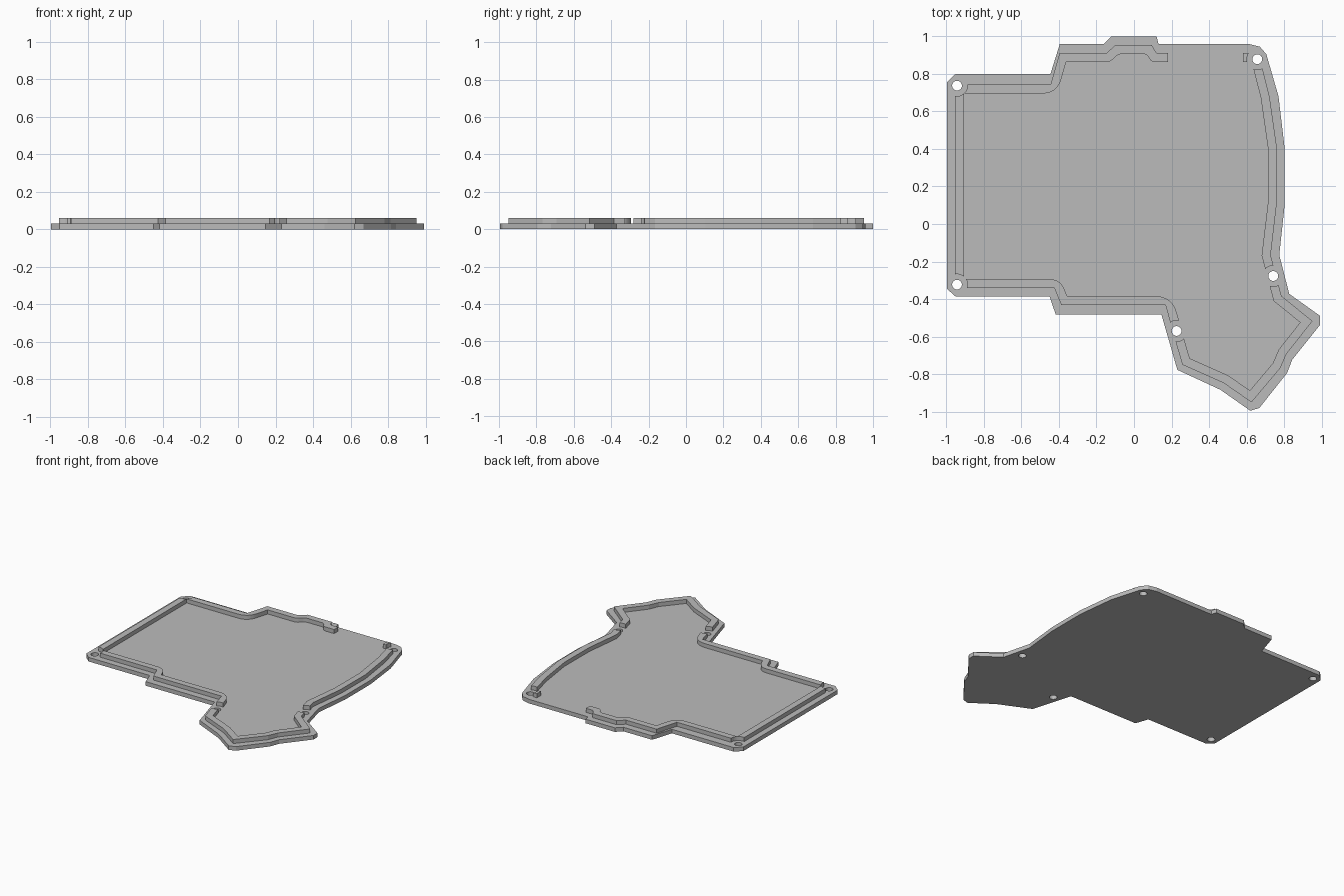
import bpy, bmesh
from mathutils import Vector

cube = bpy.data.objects.get("Cube")
if cube:
    bpy.data.objects.remove(cube, do_unlink=True)

PLATE_TOP, RIM_TOP, RIM_WIDTH = 0.03, 0.06, 0.047

grey = bpy.data.materials.new("plain grey")
grey.use_nodes = True
grey.diffuse_color = (0.5, 0.5, 0.5, 1)
grey.node_tree.nodes["Principled BSDF"].inputs["Base Color"].default_value = (0.5, 0.5, 0.5, 1)


def finish(name, bm):
    bmesh.ops.recalc_face_normals(bm, faces=bm.faces)
    mesh = bpy.data.meshes.new(name)
    bm.to_mesh(mesh)
    bm.free()
    mesh.materials.append(grey)
    obj = bpy.data.objects.new(name, mesh)
    bpy.context.collection.objects.link(obj)
    return obj


def extrude_profile(name, points, z0, z1):
    bm = bmesh.new()
    face = bm.faces.new([bm.verts.new((p[0], p[1], z0)) for p in points])
    top = bmesh.ops.extrude_face_region(bm, geom=[face], use_keep_orig=True)["geom"]
    bmesh.ops.translate(bm, vec=(0, 0, z1 - z0),
                        verts=[v for v in top if isinstance(v, bmesh.types.BMVert)])
    return finish(name, bm)


def cut_cylinders(obj, centres, radius):
    bm = bmesh.new()
    for c in centres:
        made = bmesh.ops.create_cone(bm, cap_ends=True, segments=32, radius1=radius,
                                     radius2=radius, depth=0.4)
        bmesh.ops.translate(bm, verts=made["verts"], vec=(c[0], c[1], 0))
    cutter = finish("hole_cutter", bm)
    cutter.hide_render = True
    mod = obj.modifiers.new("holes", 'BOOLEAN')
    mod.operation, mod.solver, mod.object = 'DIFFERENCE', 'EXACT', cutter
    graph = bpy.context.evaluated_depsgraph_get()
    baked = bpy.data.meshes.new_from_object(obj.evaluated_get(graph))
    obj.modifiers.clear()
    obj.data = baked
    bpy.data.objects.remove(cutter, do_unlink=True)


def offset_left(path, width):
    """Mitred parallel of an open path, on its left side."""
    result = []
    for i, p in enumerate(path):
        dirs = []
        if i > 0:
            dirs.append((p - path[i - 1]).normalized())
        if i < len(path) - 1:
            dirs.append((path[i + 1] - p).normalized())
        normals = [Vector((-d.y, d.x)) for d in dirs]
        mitre = sum(normals, Vector((0, 0))).normalized()
        result.append(p + mitre * width / mitre.dot(normals[0]))
    return result


def round_corners(path, cuts):
    """Replace chosen corners by a curve starting a given distance away."""
    result = []
    for i, p in enumerate(path):
        if not cuts[i]:
            result.append(p)
            continue
        a = p + (path[i - 1] - p).normalized() * cuts[i]
        b = p + (path[i + 1] - p).normalized() * cuts[i]
        for k in range(7):
            t = k / 6
            result.append(a * (1 - t) ** 2 + p * 2 * t * (1 - t) + b * t * t)
    return result


screw_holes = [(-.943, .737), (-.943, -.323), (.657, .878), (.742, -.277), (.227, -.57)]

# Base plate outline, counter-clockwise from the upper left corner
outline = [(-.997, .755), (-.997, -.345), (-.95, -.387), (-.45, -.387), (-.417, -.482),
           (.146, -.482), (.231, -.777), (.46, -.883), (.62, -.995), (.668, -.98),
           (.816, -.793), (.843, -.723), (.992, -.537), (.992, -.49), (.827, -.372),
           (.774, -.165), (.803, .105), (.803, .4), (.77, .68), (.705, .905),
           (.67, .945), (.61, .96), (.13, .96), (.12, 1), (-.12, 1),
           (-.16, .96), (-.395, .96), (-.445, .8), (-.95, .8)]
plate = extrude_profile("base_plate", outline, 0, PLATE_TOP)
cut_cylinders(plate, screw_holes, .026)

# Rim outer edge, open at the back; third value rounds the inner corner
rim = [(.18, .91, 0), (.12, .91, .02), (.095, .953, .02), (-.1, .953, .02),
       (-.147, .91, .02), (-.397, .91, 0), (-.445, .742, .08), (-.953, .742, 0),
       (-.953, -.34, 0), (-.425, -.34, .06), (-.387, -.432, 0), (.168, -.432, .09),
       (.21, -.586, 0), (.258, -.75, 0), (.477, -.847, 0), (.626, -.95, 0),
       (.78, -.767, 0), (.812, -.693, 0), (.951, -.517, 0), (.786, -.384, 0),
       (.728, -.165, 0), (.76, .105, 0), (.762, .4, 0), (.722, .68, 0),
       (.68, .847, 0), (.665, .91, 0), (.58, .91, 0)]
outer = [Vector(p[:2]) for p in rim]
inner = round_corners(offset_left(outer, RIM_WIDTH), [p[2] for p in rim])
# Sits slightly into the plate so the two parts join
rim_obj = extrude_profile("raised_rim", outer + inner[::-1], PLATE_TOP - .005, RIM_TOP)
cut_cylinders(rim_obj, screw_holes, .056)
